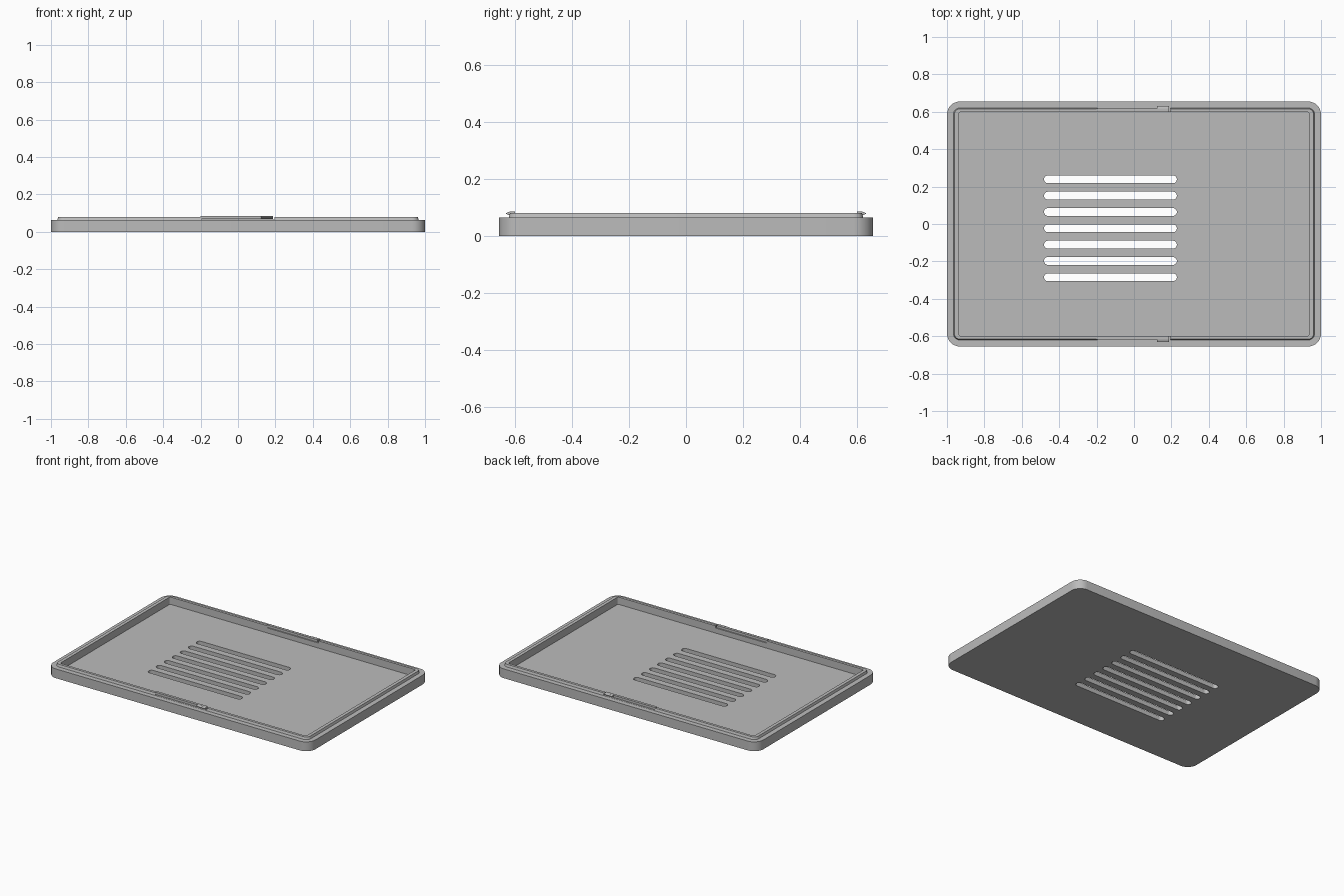
import bpy, bmesh, math

cube = bpy.data.objects.get("Cube")
if cube:
    bpy.data.objects.remove(cube, do_unlink=True)

grey = bpy.data.materials.new("mid grey plastic")
grey.use_nodes = True
colour = (0.5, 0.5, 0.5, 1)
grey.diffuse_color = colour
grey.node_tree.nodes["Principled BSDF"].inputs["Base Color"].default_value = colour


def rounded_rect(hx, hy, r, seg=8):
    """Outline of a rounded rectangle, counter-clockwise."""
    pts = []
    for corner, (sx, sy) in enumerate([(1, 1), (-1, 1), (-1, -1), (1, -1)]):
        for i in range(seg + 1):
            a = math.radians(90) * (corner + i / seg)
            pts.append((sx * (hx - r) + r * math.cos(a), sy * (hy - r) + r * math.sin(a)))
    return pts


def loft(name, rings):
    """Skin a stack of equal-length rings and cap both ends."""
    bm = bmesh.new()
    loops = [[bm.verts.new(p) for p in ring] for ring in rings]
    for a, b in zip(loops, loops[1:]):
        for i in range(len(a)):
            j = (i + 1) % len(a)
            bm.faces.new((a[i], a[j], b[j], b[i]))
    bm.faces.new(loops[0][::-1])
    bm.faces.new(loops[-1])
    bmesh.ops.recalc_face_normals(bm, faces=bm.faces)
    mesh = bpy.data.meshes.new(name)
    bm.to_mesh(mesh)
    bm.free()
    mesh.materials.append(grey)
    obj = bpy.data.objects.new(name, mesh)
    bpy.context.collection.objects.link(obj)
    return obj


def prism_x(name, x0, x1, profile, side):
    """Extrude a (y, z) profile along x; side mirrors it front to back."""
    return loft(name, [[(x, side * y, z) for y, z in profile] for x in (x0, x1)])


def box_profile(y0, y1, z0, z1):
    return [(y0, z0), (y1, z0), (y1, z1), (y0, z1)]


def cut(target, cutter):
    cutter.hide_render = True
    mod = target.modifiers.new("cut", "BOOLEAN")
    mod.operation = "DIFFERENCE"
    mod.solver = "EXACT"
    mod.object = cutter
    bpy.context.view_layer.objects.active = target
    bpy.ops.object.modifier_apply(modifier=mod.name)
    bpy.data.objects.remove(cutter, do_unlink=True)


# Shell: outer wall, ledge, raised lip and sunken floor (half x, half y, radius, z)
sections = [
    (1.0, 0.655, 0.07, 0),
    (1.0, 0.655, 0.07, 0.064),
    (0.966, 0.621, 0.036, 0.064),
    (0.961, 0.616, 0.031, 0.08),
    (0.938, 0.598, 0.012, 0.08),
    (0.938, 0.598, 0.012, 0.03),
]
shell = loft("lid_shell", [[(x, y, z) for x, y in rounded_rect(hx, hy, r)]
                           for hx, hy, r, z in sections])

# Seven round-ended vent slots through the floor
for i in range(7):
    y = -0.023 + (i - 3) * 0.0873
    outline = rounded_rect(0.355, 0.021, 0.0209)
    cut(shell, loft("vent_cutter", [[(px - 0.126, py + y, z) for px, py in outline]
                                    for z in (-0.05, 0.06)]))

# Spring clips in the lip, front and back
for side, label in ((-1, "front"), (1, "back")):
    cut(shell, prism_x("clip_cutter", -0.195, 0.195,
                       box_profile(0.58, 0.64, 0.065, 0.1), side))
    prism_x(label + "_clip_arm", -0.2, 0.187,
            box_profile(0.599, 0.617, 0.069, 0.085), side)
    prism_x(label + "_clip_catch", 0.123, 0.187,
            [(0.605, 0.072), (0.618, 0.072), (0.63, 0.077),
             (0.63, 0.08), (0.618, 0.0845), (0.605, 0.0845)], side)

# Smooth only the rounded corners and slot ends
bpy.ops.object.select_all(action="DESELECT")
shell.select_set(True)
bpy.context.view_layer.objects.active = shell
bpy.ops.object.shade_smooth_by_angle(angle=math.radians(30))
